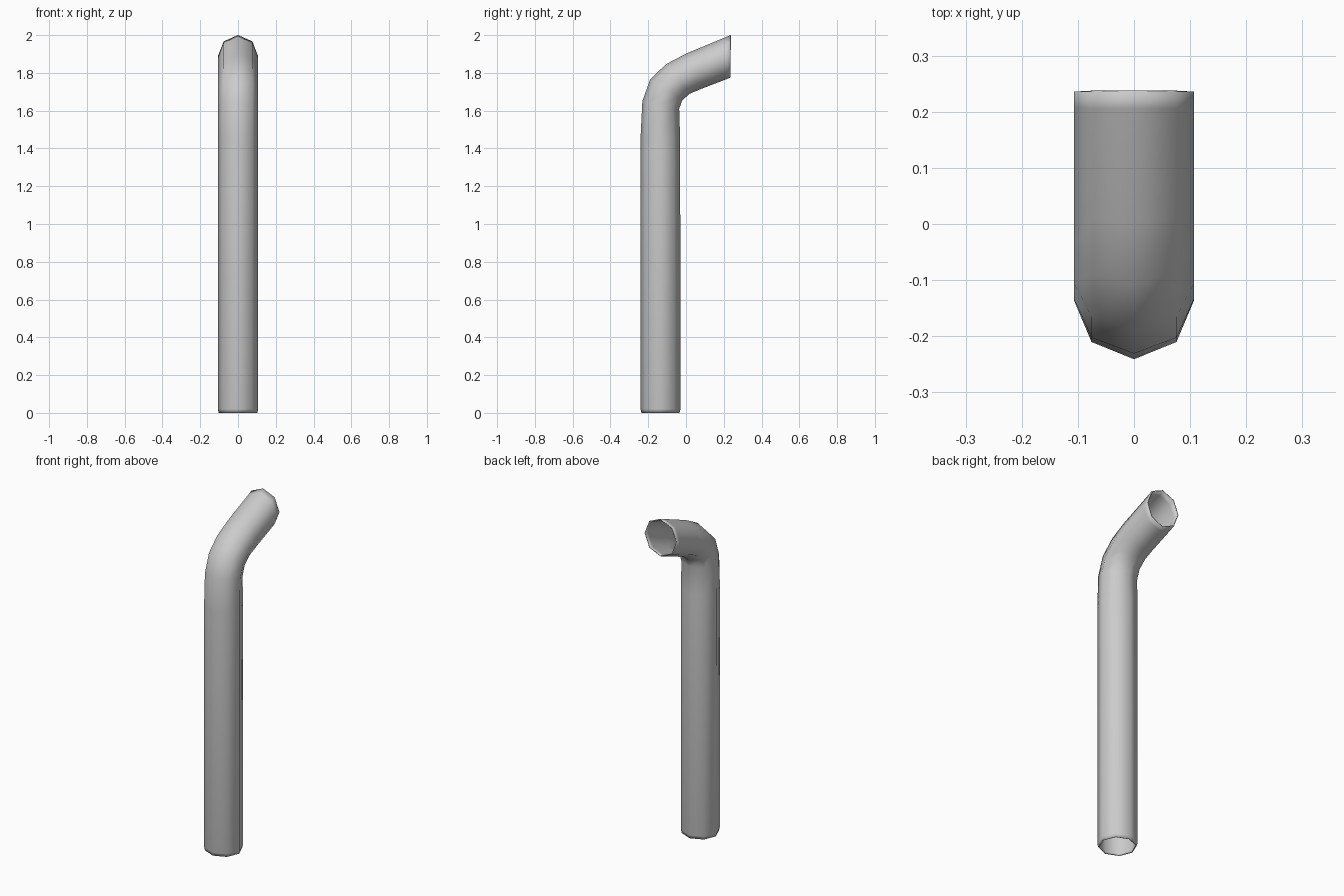
import bpy, bmesh, math
from mathutils import Vector

cube = bpy.data.objects.get("Cube")
if cube:
    bpy.data.objects.remove(cube, do_unlink=True)

SIDES = 8
RADIUS = 0.107

# Each ring: front/outer point and back/inner point of the bend as (y, z)
rings = [
    ((-0.236, 0.0), (-0.034, 0.0)),
    ((-0.241, 0.02), (-0.029, 0.02)),
    ((-0.241, 1.45), (-0.031, 1.45)),
    ((-0.231, 1.65), (-0.036, 1.61)),
    ((-0.19, 1.765), (-0.02, 1.655)),
    ((-0.107, 1.845), (0.02, 1.69)),
    ((0.0, 1.902), (0.075, 1.713)),
    ((0.205, 1.987), (0.21, 1.765)),
    ((0.236, 2.0), (0.236, 1.776)),
]

# Light grey metal
metal = bpy.data.materials.new("light_grey_metal")
metal.use_nodes = True
grey = (0.6, 0.6, 0.6, 1.0)
metal.diffuse_color = grey
metal.node_tree.nodes["Principled BSDF"].inputs["Base Color"].default_value = grey

# Bent open pipe, one octagon per ring
bm = bmesh.new()
loops = []
for i, (outer, inner) in enumerate(rings):
    a, b = Vector((0, *outer)), Vector((0, *inner))
    mid, arm = (a + b) / 2, (a - b) / 2
    width = RADIUS - 0.005 if i == 0 else RADIUS
    loop = []
    for k in range(SIDES):
        t = math.tau * k / SIDES
        side = Vector((width * math.sin(t), 0, 0))
        loop.append(bm.verts.new(mid + arm * math.cos(t) + side))
    loops.append(loop)
for low, high in zip(loops, loops[1:]):
    for k in range(SIDES):
        n = (k + 1) % SIDES
        bm.faces.new((low[k], low[n], high[n], high[k]))
mesh = bpy.data.meshes.new("exhaust_pipe")
bm.to_mesh(mesh)
bm.free()
mesh.materials.append(metal)
mesh.shade_smooth()
pipe = bpy.data.objects.new("exhaust_pipe", mesh)
bpy.context.collection.objects.link(pipe)

# Thin wall with rims at both open ends
wall = pipe.modifiers.new("wall", "SOLIDIFY")
wall.thickness = 0.006
wall.offset = -1
